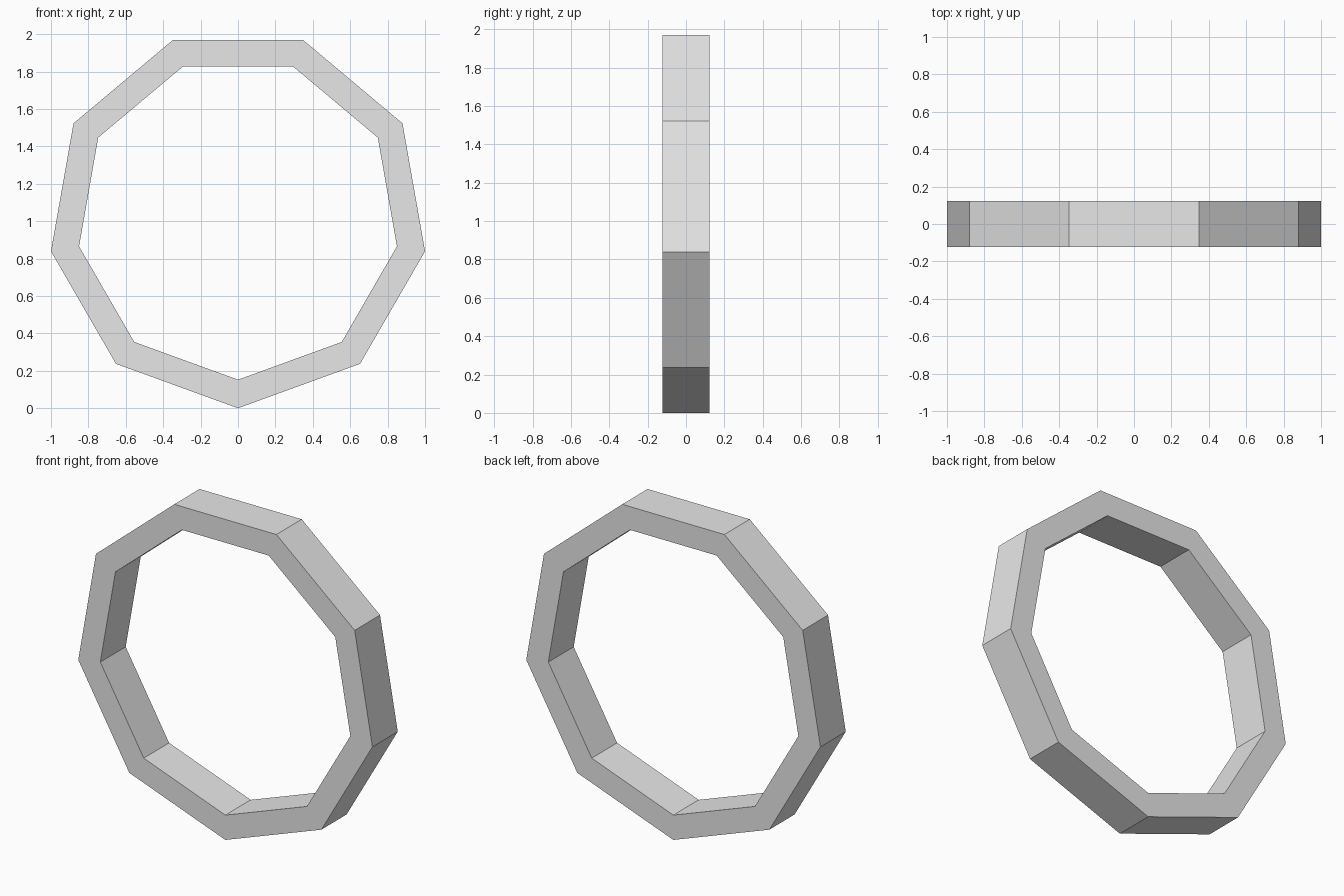
import bpy
import bmesh
from math import cos, radians, tau
from mathutils import Vector

SIDES = 9
OUTER = 1 / cos(radians(10))   # widest corners land on x = +-1
INNER = 0.863
HALF_DEPTH = 0.123

cube = bpy.data.objects.get("Cube")
if cube:
    bpy.data.objects.remove(cube, do_unlink=True)


def flat_material(name, colour):
    mat = bpy.data.materials.new(name)
    mat.use_nodes = True
    mat.diffuse_color = colour
    mat.node_tree.nodes["Principled BSDF"].inputs["Base Color"].default_value = colour
    return mat


# Rectangular band section at the lowest corner, spun around the depth axis
bm = bmesh.new()
section = [bm.verts.new((0, y * HALF_DEPTH, OUTER - r))
           for r, y in ((OUTER, -1), (OUTER, 1), (INNER, 1), (INNER, -1))]
edges = [bm.edges.new((section[i], section[(i + 1) % 4])) for i in range(4)]
bmesh.ops.spin(bm, geom=section + edges, cent=Vector((0, 0, OUTER)),
               axis=Vector((0, 1, 0)), angle=tau, steps=SIDES)
bmesh.ops.remove_doubles(bm, verts=bm.verts[:], dist=0.001)
bmesh.ops.recalc_face_normals(bm, faces=bm.faces[:])

# Nine-sided ring
mesh = bpy.data.meshes.new("nine_sided_ring")
bm.to_mesh(mesh)
bm.free()
mesh.materials.append(flat_material("light grey", (0.8, 0.8, 0.8, 1)))
ring = bpy.data.objects.new("nine_sided_ring", mesh)
bpy.context.collection.objects.link(ring)
